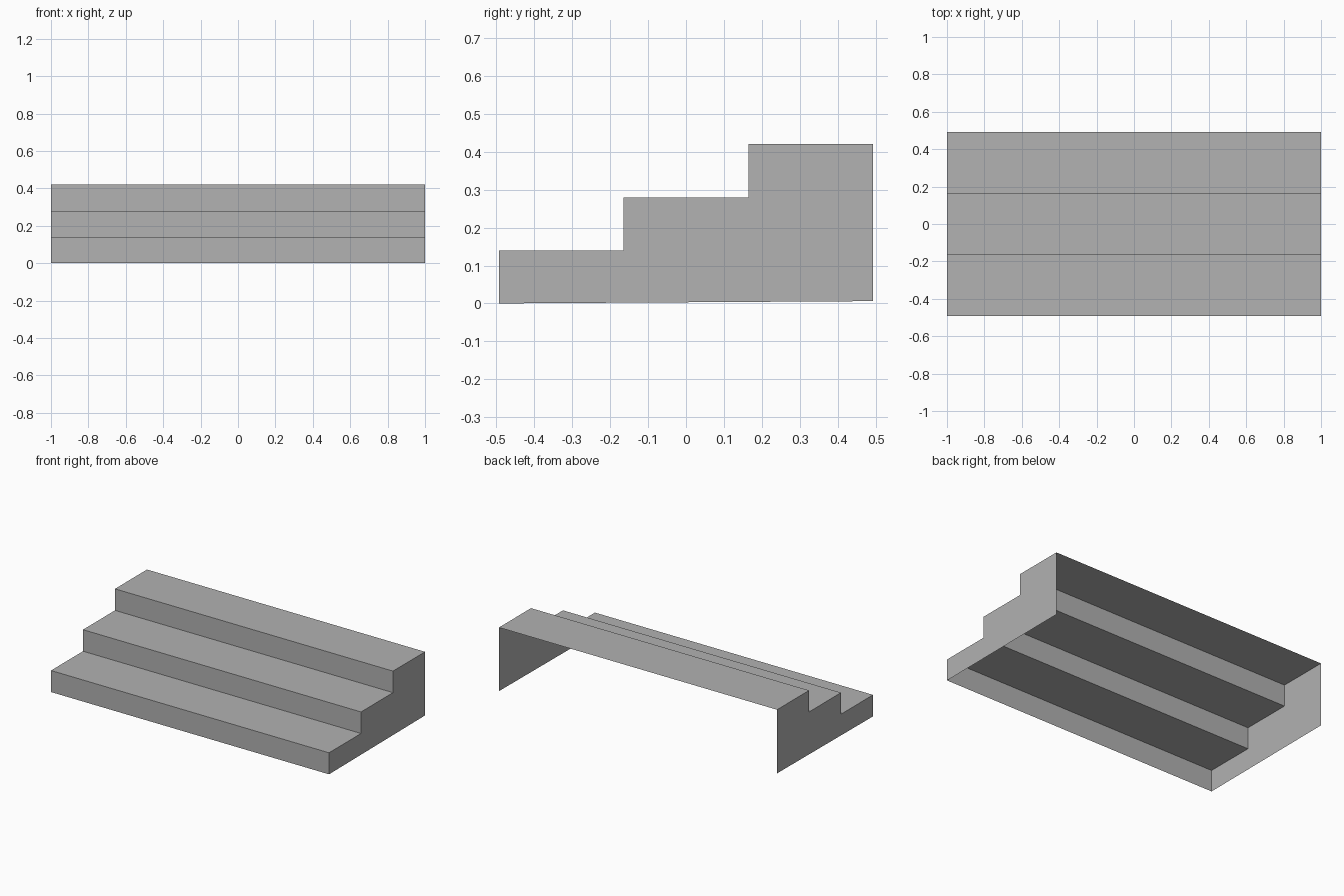
import bpy

if "Cube" in bpy.data.objects:
    bpy.data.objects.remove(bpy.data.objects["Cube"])

HALF_W, HALF_D = 1.0, 0.493
RISE, STEPS = 0.14, 3
RUN = 2 * HALF_D / STEPS
BACK_LIFT = 0.006  # the side panels rise slightly towards the back

grey = bpy.data.materials.new("mid grey")
grey.diffuse_color = (0.445, 0.445, 0.445, 1)
grey.use_nodes = True
grey.node_tree.nodes["Principled BSDF"].inputs["Base Color"].default_value = grey.diffuse_color


def add_sheet(name, verts, faces):
    mesh = bpy.data.meshes.new(name)
    mesh.from_pydata(verts, [], faces)
    mesh.materials.append(grey)
    mesh.update()
    obj = bpy.data.objects.new(name, mesh)
    bpy.context.collection.objects.link(obj)


# Stair profile (y, z), from the front foot up to the back edge
profile = [(-HALF_D, 0.0)]
for i in range(STEPS):
    z = RISE * (i + 1)
    profile += [(-HALF_D + RUN * i, z), (-HALF_D + RUN * (i + 1), z)]
    if i == 0:
        continue

# Folded sheet of risers and treads, open at the back and below
verts = [(x, y, z) for y, z in profile for x in (-HALF_W, HALF_W)]
faces = [(2 * i, 2 * i + 1, 2 * i + 3, 2 * i + 2) for i in range(len(profile) - 1)]
add_sheet("treads_and_risers", verts, faces)

# Thin stepped side panels
outline = profile + [(HALF_D, BACK_LIFT)]
for name, x in (("left_side", -HALF_W), ("right_side", HALF_W)):
    order = list(range(len(outline)))
    if x > 0:
        order.reverse()
    add_sheet(name, [(x, y, z) for y, z in outline], [order])
